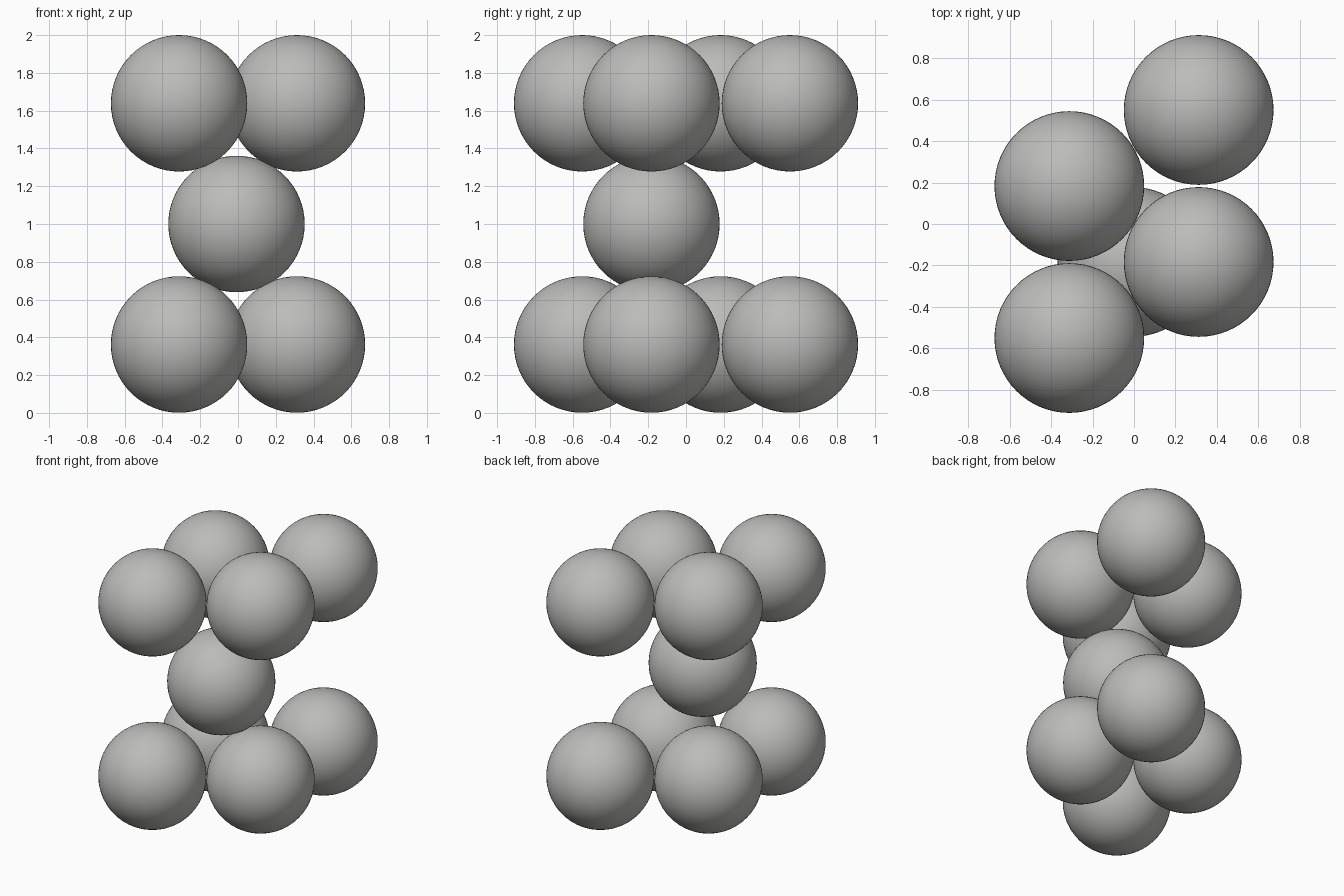
import bpy

if "Cube" in bpy.data.objects:
    bpy.data.objects.remove(bpy.data.objects["Cube"])

R = 0.361            # ball radius
X = 0.312            # half spacing of the two columns
LOW, MID, HIGH = 0.362, 1.0, 1.639

grey = bpy.data.materials.new("warm grey")
grey.diffuse_color = (0.5, 0.5, 0.485, 1)
grey.use_nodes = True
grey.node_tree.nodes["Principled BSDF"].inputs["Base Color"].default_value = grey.diffuse_color


def ball(name, location):
    bpy.ops.mesh.primitive_uv_sphere_add(segments=64, ring_count=32, radius=R, location=location)
    ob = bpy.context.object
    ob.name = name
    ob.data.materials.append(grey)
    bpy.ops.object.shade_smooth()


# Two identical layers of four balls in a rhombus
rhombus = [(-X, -0.55), (-X, 0.183), (X, -0.183), (X, 0.55)]
for layer, z in (("lower", LOW), ("upper", HIGH)):
    for i, (x, y) in enumerate(rhombus):
        ball(f"{layer}_ball_{i + 1}", (x, y, z))

# Single ball nested between the layers
ball("middle_ball", (-0.008, -0.183, MID))
